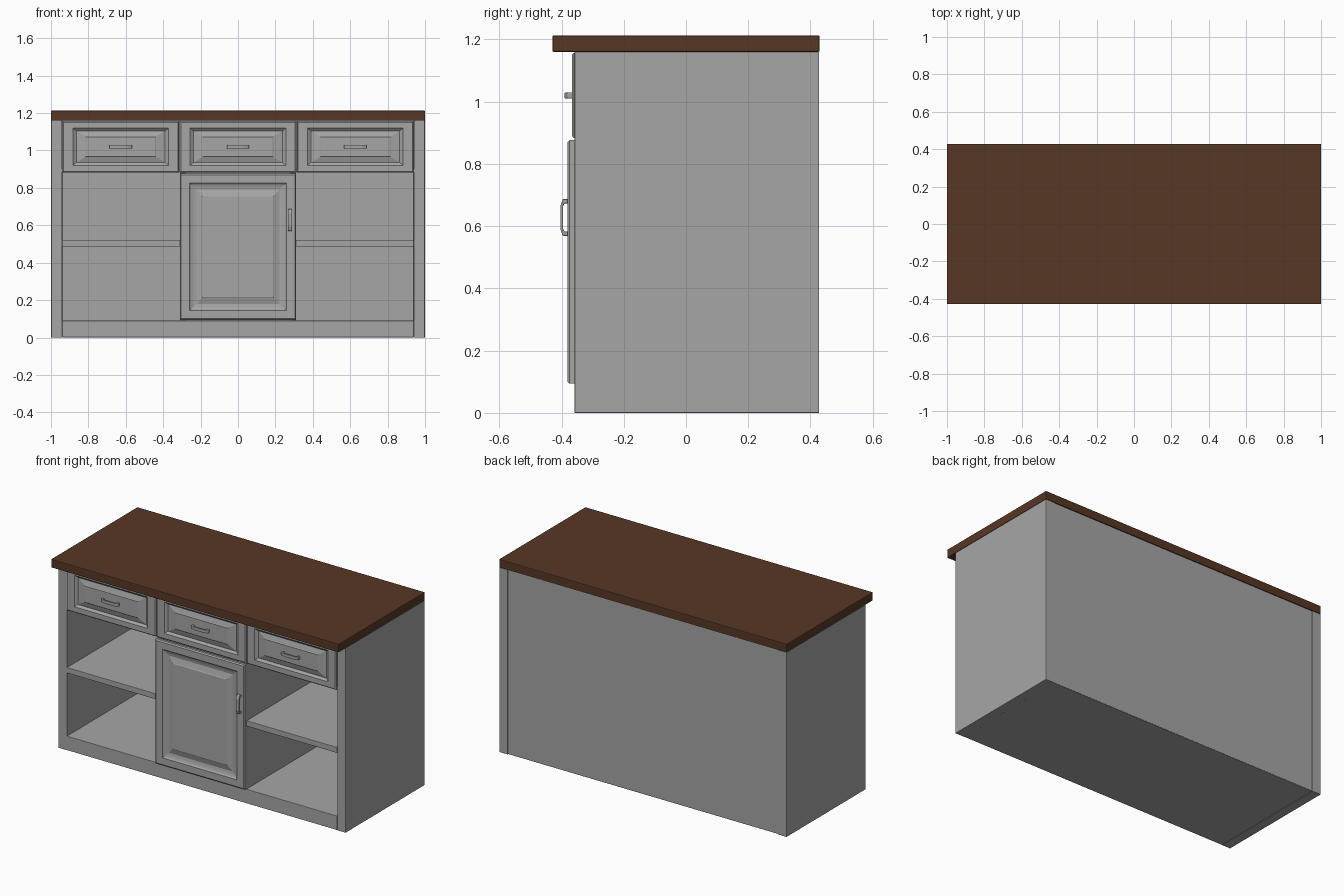
import bpy, bmesh
from mathutils import Vector

if "Cube" in bpy.data.objects:
    bpy.data.objects.remove(bpy.data.objects["Cube"])


def material(name, rgb):
    m = bpy.data.materials.new(name)
    m.diffuse_color = (*rgb, 1.0)
    m.use_nodes = True
    m.node_tree.nodes["Principled BSDF"].inputs["Base Color"].default_value = m.diffuse_color
    return m


GREY = material("grey paint", (0.38, 0.38, 0.38))
BROWN = material("dark brown wood", (0.095, 0.038, 0.018))


def finish(bm, name, mat, bevel=0.0):
    bmesh.ops.recalc_face_normals(bm, faces=bm.faces)
    me = bpy.data.meshes.new(name)
    bm.to_mesh(me)
    bm.free()
    me.materials.append(mat)
    ob = bpy.data.objects.new(name, me)
    bpy.context.collection.objects.link(ob)
    if bevel:
        mod = ob.modifiers.new("soft edges", 'BEVEL')
        mod.width, mod.segments, mod.limit_method = bevel, 2, 'ANGLE'
    return ob


def box(name, x, y, z, mat=GREY, bevel=0.002):
    """Box from (min, max) ranges."""
    bm = bmesh.new()
    bmesh.ops.create_cube(bm, size=1)
    for v in bm.verts:
        v.co = Vector([(r[0] + r[1]) / 2 + c * (r[1] - r[0]) for r, c in zip((x, y, z), v.co)])
    return finish(bm, name, mat, bevel)


def moulded_front(name, x, z, profile):
    """Panel front lofted from rectangular rings: (inset x, inset z, y)."""
    bm = bmesh.new()
    rings = []
    for ix, iz, y in profile:
        corners = ((x[0] + ix, z[0] + iz), (x[1] - ix, z[0] + iz),
                   (x[1] - ix, z[1] - iz), (x[0] + ix, z[1] - iz))
        rings.append([bm.verts.new((cx, y, cz)) for cx, cz in corners])
    for a, b in zip(rings, rings[1:]):
        for i in range(4):
            j = (i + 1) % 4
            bm.faces.new((a[i], a[j], b[j], b[i]))
    bm.faces.new(rings[0])
    bm.faces.new(rings[-1])
    return finish(bm, name, GREY)


def handle(name, centre, y, length, reach, width, vertical=False):
    """Arched bar pull: outline (along, outward) extruded to its width."""
    h, t = length / 2, 0.009
    half = [(h, 0), (h, reach * 0.7), (h * 0.6, reach)]
    inner = [(h * 0.6, reach - t), (h - 0.014, reach * 0.7 - t * 0.6), (h - 0.014, 0)]
    outline = half + [(-a, b) for a, b in reversed(half)]
    outline += [(-a, b) for a, b in reversed(inner)] + inner
    bm = bmesh.new()
    # build as a strip of quads between outer and inner outline
    outer = outline[:6]
    inn = list(reversed(outline[6:]))
    inn = inn if inn[0][0] > 0 else inn[::-1]
    inn = sorted(inner, key=lambda p: p[1]) + [(-a, b) for a, b in sorted(inner, key=lambda p: -p[1])]

    def vert(p, w):
        dx, dz = (w, p[0]) if vertical else (p[0], w)
        return bm.verts.new((centre[0] + dx, y - p[1], centre[1] + dz))

    w = width / 2
    sections = [[vert(o, -w), vert(o, w), vert(i, w), vert(i, -w)] for o, i in zip(outer, inn)]
    for a, b in zip(sections, sections[1:]):
        for i in range(4):
            j = (i + 1) % 4
            bm.faces.new((a[i], a[j], b[j], b[i]))
    bm.faces.new(sections[0])
    bm.faces.new(sections[-1])
    return finish(bm, name, GREY, 0.003)


FRONT, BACK = -0.358, 0.428

# Countertop
box("countertop", (-1, 1), (-0.429, 0.429), (1.16, 1.213), BROWN, 0.004)

# Carcass
box("base", (-0.94, 0.94), (FRONT, 0.424), (0.001, 0.09))
box("back_panel", (-0.94, 0.94), (0.405, 0.425), (0.003, 1.16))
box("drawer_deck", (-0.94, 0.94), (FRONT + 0.003, 0.405), (0.884, 0.9), bevel=0)
for s, side in ((-1, "left"), (1, "right")):
    box(side + "_side_panel", sorted((s * 0.94, s * 0.999)), (FRONT, BACK), (0, 1.16))
    box(side + "_divider", sorted((s * 0.28, s * 0.31)), (FRONT, 0.405), (0.09, 0.884))
    box(side + "_shelf", sorted((s * 0.31, s * 0.94)), (FRONT, 0.405), (0.486, 0.521))

# Drawer fronts with pulls
drawer_profile = [(0, 0, -0.34), (0, 0, -0.360), (0.006, 0.006, -0.366), (0.056, 0.038, -0.366),
                  (0.067, 0.047, -0.358), (0.074, 0.052, -0.354),
                  (0.122, 0.082, -0.363), (0.128, 0.086, -0.366)]
for i, side in ((-1, "left"), (0, "middle"), (1, "right")):
    cx = i * 0.627
    moulded_front(side + "_drawer_front", (cx - 0.3115, cx + 0.3115), (0.883, 1.157), drawer_profile)
    handle(side + "_drawer_handle", (cx, 1.02), -0.364, 0.12, 0.026, 0.02)

# Door with pull
door_profile = [(0, 0, FRONT), (0, 0, -0.374), (0.007, 0.007, -0.381), (0.052, 0.05, -0.381),
                (0.061, 0.058, -0.374), (0.072, 0.070, -0.370), (0.088, 0.086, -0.367),
                (0.118, 0.118, -0.376), (0.124, 0.124, -0.379)]
moulded_front("door", (-0.311, 0.311), (0.094, 0.877), door_profile)
handle("door_handle", (0.278, 0.628), -0.379, 0.118, 0.025, 0.024, vertical=True)
